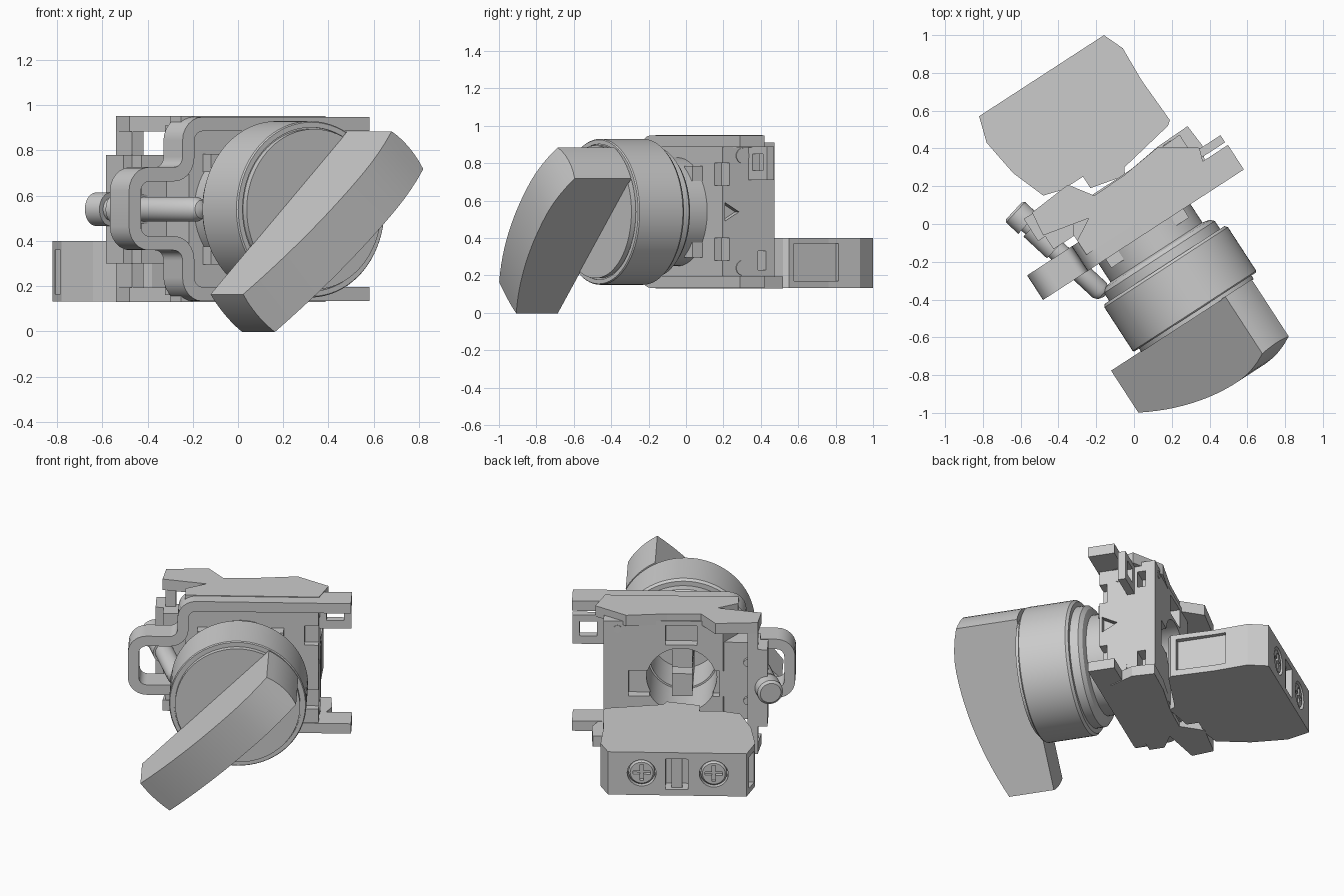
import bpy, bmesh, math
from mathutils import Vector, Matrix

if "Cube" in bpy.data.objects:
    bpy.data.objects.remove(bpy.data.objects["Cube"])

# Everything is modelled square-on, then turned about z by this angle
TURN = math.radians(33)
CX, CZ = 0.018, 0.54      # knob axis


def smooth_edges(ob):
    bpy.ops.object.select_all(action='DESELECT')
    bpy.context.view_layer.objects.active = ob
    ob.select_set(True)
    bpy.ops.object.shade_smooth_by_angle(angle=math.radians(30))


def add(name, bm, smooth=True):
    bmesh.ops.recalc_face_normals(bm, faces=bm.faces)
    me = bpy.data.meshes.new(name)
    bm.to_mesh(me)
    bm.free()
    ob = bpy.data.objects.new(name, me)
    bpy.context.collection.objects.link(ob)
    ob.rotation_euler.z = TURN
    if smooth:
        smooth_edges(ob)
    return ob


def prism(name, pts, lo, hi, axis='z'):
    place = {'z': lambda a, b, h: (a, b, h), 'y': lambda a, b, h: (a, h, b),
             'x': lambda a, b, h: (h, a, b)}[axis]
    bm = bmesh.new()
    low = [bm.verts.new(place(a, b, lo)) for a, b in pts]
    top = [bm.verts.new(place(a, b, hi)) for a, b in pts]
    bm.faces.new(low)
    bm.faces.new(top)
    for i in range(len(pts)):
        j = (i + 1) % len(pts)
        bm.faces.new((low[i], low[j], top[j], top[i]))
    return add(name, bm, False)


def box(name, x0, x1, y0, y1, z0, z1):
    return prism(name, [(x0, y0), (x1, y0), (x1, y1), (x0, y1)], z0, z1)


def lathe(name, profile, start, direction, n=64):
    """Revolve (radius, distance) points about a line."""
    rot = Vector((0, 0, 1)).rotation_difference(Vector(direction)).to_matrix().to_4x4()
    bm = bmesh.new()
    rings = [[bm.verts.new((r * math.cos(2 * math.pi * k / n), r * math.sin(2 * math.pi * k / n), d))
              for k in range(n)] for r, d in profile]
    for a, b in zip(rings, rings[1:]):
        for k in range(n):
            m = (k + 1) % n
            bm.faces.new((a[k], a[m], b[m], b[k]))
    bm.faces.new(rings[0])
    bm.faces.new(rings[-1])
    bm.transform(Matrix.Translation(start) @ rot)
    return add(name, bm)


def cut(ob, *cutters):
    for c in cutters:
        mod = ob.modifiers.new('cut', 'BOOLEAN')
        mod.operation, mod.solver, mod.object = 'DIFFERENCE', 'EXACT', c
        bpy.context.view_layer.objects.active = ob
        bpy.ops.object.modifier_apply(modifier=mod.name)
        bpy.data.objects.remove(c)


def rounded(pts, radius, steps=6):
    """Path with its corners turned into quarter circles."""
    out = [Vector(pts[0])]
    for p, q, r in zip(pts, pts[1:], pts[2:]):
        p, q, r = Vector(p), Vector(q), Vector(r)
        a, b = q + (p - q).normalized() * radius, q + (r - q).normalized() * radius
        c = a + b - q
        for i in range(steps + 1):
            t = i / steps * math.pi / 2
            out.append(c + (a - c) * math.cos(t) + (b - c) * math.sin(t))
    return out + [Vector(pts[-1])]


# Knob collar with neck, flange and hollow back (distance runs from back to front)
lathe('knob_collar', [(0.19, 0.33), (0.19, 0.06), (0.29, 0.06), (0.29, 0.19), (0.33, 0.20), (0.35, 0.22),
                      (0.35, 0.27), (0.378, 0.27), (0.39, 0.285), (0.39, 0.56), (0.385, 0.567),
                      (0.362, 0.567), (0.362, 0.56), (0.355, 0.56), (0.355, 0.59)],
      (CX, 0, CZ), (0, -1, 0), 72)

# Neck lugs
for i in range(4):
    ang = math.radians(45 + 90 * i)
    x, z = CX + 0.29 * math.cos(ang), CZ + 0.29 * math.sin(ang)
    box('neck_lug', x - .04, x + .04, -.13, -.05, z - .04, z + .04)

# Lever grip: slices across the blade, each with an arched front
bm = bmesh.new()
slices = []
for i in range(7):
    t = -0.118 + 0.236 * i / 6
    s0, s1 = -math.sqrt(0.66 ** 2 - t * t), math.sqrt(0.388 ** 2 - t * t)
    ss = [s0 + (s1 - s0) * k / 16 for k in range(17)]
    loop = [(s0, -0.585)] + [(s, -1.0 + (0.267 if s < 0.1 else 0.75) * (s - 0.1) ** 2) for s in ss] + [(s1, -0.585)]
    slices.append([bm.verts.new((CX + (s - t) / math.sqrt(2), y, CZ + (s + t) / math.sqrt(2))) for s, y in loop])
for a, b in zip(slices, slices[1:]):
    for k in range(len(a)):
        m = (k + 1) % len(a)
        bm.faces.new((a[k], a[m], b[m], b[k]))
bm.faces.new(slices[0])
bm.faces.new(slices[-1])
add('lever_grip', bm)

# Shaft keys seen inside the rear bore
for z in (CZ - 0.09, CZ + 0.09):
    box('shaft_key', CX - .058, CX + .058, -.34, .12, z - .07, z + .07)

# Mounting body with bore, side notches and rear slots
body = prism('mounting_body', [(-.3, -.065), (.46, -.065), (.46, .265), (.1, .25), (-.22, .25), (-.3, .13)], .16, .91)
cutters = [lathe('bore_cutter', [(.2, -.3), (.2, .5)], (CX, 0, CZ), (0, 1, 0)),
           prism('vee_cutter', [(-.05, .59), (-.05, .49), (.04, .54)], .42, .6, 'x')]
for sz in (-1, 1):
    cutters += [box('tooth_cutter', .38, .6, -.2, -.02, CZ + sz * .2 - .06, CZ + sz * .2 + .06),
                box('corner_cutter', .36, .6, .16, .21, CZ + sz * .26 - .05, CZ + sz * .26 + .05)]
for sx in (-1, 1):
    cutters.append(box('slot_cutter', CX + sx * .24 - .06, CX + sx * .24 + .06, .2, .4, CZ - .1, CZ + .06))
cutters.append(box('top_slot_cutter', CX - .09, CX + .09, .19, .4, .76, .88))
cut(body, *cutters)

# Side screws and rear pins
for z in (.24, .84):
    lathe('side_screw', [(.04, 0), (.04, .025)], (.44, .06, z), (1, 0, 0), 24)
for x, z in ((-.36, .42), (-.36, .66), (.38, .86)):
    lathe('rear_pin', [(.024, 0), (.024, .03)], (x, .235, z), (0, 1, 0), 20)

# Clamp bracket: a bent strip running around the body and left loop
path = rounded([(.645, .917), (-.31, .917), (-.31, .695), (-.592, .695), (-.592, .39),
                (-.31, .39), (-.31, .165), (.645, .165)], .075)
bm = bmesh.new()
rows = [(bm.verts.new((p.x, -.075, p.y)), bm.verts.new((p.x, .08, p.y))) for p in path]
for a, b in zip(rows, rows[1:]):
    bm.faces.new((a[0], b[0], b[1], a[1]))
bracket = add('clamp_bracket', bm, False)
mod = bracket.modifiers.new('thickness', 'SOLIDIFY')
mod.thickness, mod.offset, mod.use_even_offset = 0.062, 0, True
bpy.context.view_layer.objects.active = bracket
bpy.ops.object.modifier_apply(modifier=mod.name)
smooth_edges(bracket)

# Top and bottom flanges with the wedge reaching left
wedge = [(.1, .245), (-.094, .24), (-.18, .365), (-.42, .345), (-.436, .211), (-.185, .156), (-.3, .09)]
prism('top_flange', [(-.3, 0), (.46, 0), (.51, .15), (.33, .273)] + wedge, .885, .952)
prism('bottom_flange', [(-.3, 0), (.46, 0), (.53, .15), (.52, .28), (.33, .275)] + wedge, .13, .195)

# Left latch: post, wide middle and block around the screw
box('latch_post', -.42, -.36, .213, .343, .15, .93)
box('latch_plate', -.43, -.2, .12, .245, .3, .78)
box('latch_block', -.475, -.38, .2, .34, .3, .78)

# Small hooked frame on the right
hook = box('hook_frame', .4, .64, .1, .145, .71, .89)
cut(hook, box('hook_cutter', .50, .60, 0, .3, .76, .85))

# Tilted clamp screw
lathe('clamp_screw', [(.06, 0), (.074, .012), (.074, .1), (.05, .1), (.05, .13), (.066, .13), (.066, .3),
                      (.054, .3), (.054, .62), (.04, .645), (.008, .66)],
      (-.495, .405, CZ), (.245, -.97, 0), 32)

# Rear contact block with side pockets and rear terminals
outline = [(-.377, .925), (.411, .925), (.457, .813), (.448, .616), (.459, .358), (.434, .338), (.12, .279),
           (.1, .24), (-.09, .285), (-.09, .357), (-.22, .358), (-.321, .388), (-.39, .575), (-.42, .786)]
block = prism('contact_block', outline, .132, .40)
cut(block,
    box('pocket_cutter', .425, .6, .39, .68, .17, .37),
    box('pocket_cutter', -.6, -.385, .80, .89, .165, .36),
    box('terminal_cutter', -.045, .085, .84, 1.1, .17, .36),
    *[lathe('terminal_cutter', [(.082, 0), (.082, .3)], (x, .87, .27), (0, 1, 0), 32) for x in (-.19, .22)])

# Terminal screws with cross slots
for x in (-.19, .22):
    head = lathe('terminal_screw', [(.075, 0), (.075, .05), (.065, .06)], (x, .86, .27), (0, 1, 0), 32)
    cut(head, box('slot_cutter', x - .05, x + .05, .895, 1, .26, .28),
        box('slot_cutter', x - .01, x + .01, .895, 1, .22, .32))
box('terminal_bridge', -.01, .05, .83, .9, .15, .38)
